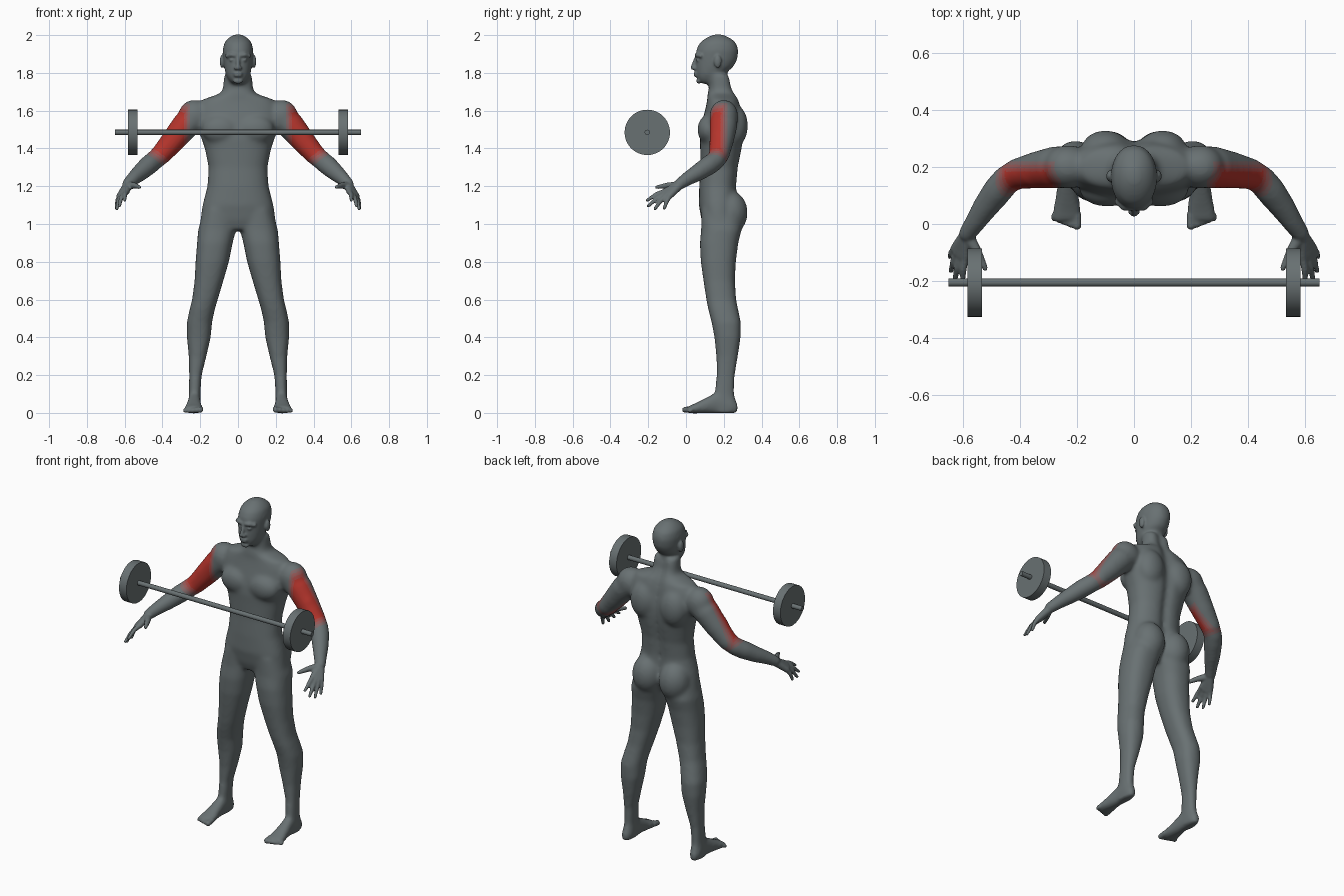
import bpy, bmesh, math
from mathutils import Matrix, Vector

cube = bpy.data.objects.get("Cube")
if cube:
    bpy.data.objects.remove(cube, do_unlink=True)


def make_material(name, colour):
    mat = bpy.data.materials.new(name)
    mat.use_nodes = True
    rgba = (*colour, 1.0)
    mat.diffuse_color = rgba
    mat.node_tree.nodes["Principled BSDF"].inputs["Base Color"].default_value = rgba
    return mat


# Grey skin, with graded steps towards the red muscle
GREY, RED = Vector((.14, .165, .17)), Vector((.46, .035, .025))
STEP_NAMES = ["grey", "faint red", "soft red", "strong red", "muscle red"]
LAST = len(STEP_NAMES) - 1
materials = [make_material(n, GREY.lerp(RED, i / LAST)) for i, n in enumerate(STEP_NAMES)]


def bridge(bm, rings):
    """Skin a list of point rings and close both ends."""
    loops = [[bm.verts.new(p) for p in ring] for ring in rings]
    n = len(loops[0])
    for low, high in zip(loops, loops[1:]):
        for i in range(n):
            j = (i + 1) % n
            bm.faces.new((low[i], low[j], high[j], high[i]))
    bm.faces.new(loops[0][::-1])
    bm.faces.new(loops[-1])


def loft(bm, rows, along="z", groove=0.0, sides=32, power=2.35):
    """Rows hold: position along the axis, x limits, limits of the other axis."""
    rings = []
    for pos, x0, x1, v0, v1 in rows:
        ring = []
        for i in range(sides):
            a = math.tau * i / sides
            c, s = math.cos(a), math.sin(a)
            x = (x0 + x1) / 2 + (x1 - x0) / 2 * math.copysign(abs(c) ** (2 / power), c)
            v = (v0 + v1) / 2 + (v1 - v0) / 2 * math.copysign(abs(s) ** (2 / power), s)
            if s > 0:
                v -= groove * math.exp(-(x / .03) ** 2)
            ring.append((x, v, pos) if along == "z" else (x, pos, v))
        rings.append(ring)
    bridge(bm, rings)


def blob(bm, centre, radii):
    matrix = Matrix.Translation(centre) @ Matrix.Diagonal((*radii, 1))
    bmesh.ops.create_uvsphere(bm, u_segments=24, v_segments=16, radius=1, matrix=matrix)


def tube(bm, points, sides=16):
    """Round limb through (x, y, z, radius) points with rounded ends."""
    centres = [Vector(p[:3]) for p in points]
    rings = []
    for i, p in enumerate(points):
        tangent = centres[min(i + 1, len(points) - 1)] - centres[max(i - 1, 0)]
        turn = tangent.to_track_quat("Z", "Y")
        angles = [math.tau * k / sides for k in range(sides)]
        rings.append([centres[i] + turn @ Vector((math.cos(a), math.sin(a), 0)) * p[3]
                      for a in angles])
    bridge(bm, rings)
    for end in (points[0], points[-1]):
        blob(bm, end[:3], [end[3]] * 3)


def mirror(bm):
    copy = bmesh.ops.duplicate(bm, geom=bm.verts[:] + bm.edges[:] + bm.faces[:])["geom"]
    bmesh.ops.scale(bm, vec=(-1, 1, 1), verts=[g for g in copy if isinstance(g, bmesh.types.BMVert)])
    bmesh.ops.reverse_faces(bm, faces=[g for g in copy if isinstance(g, bmesh.types.BMFace)])


def fuse(bm, name, voxel, rounds):
    """Merge overlapping solids into one smoothed skin."""
    mesh = bpy.data.meshes.new(name)
    bmesh.ops.recalc_face_normals(bm, faces=bm.faces[:])
    bm.to_mesh(mesh)
    bm.free()
    helper = bpy.data.objects.new(name, mesh)
    bpy.context.collection.objects.link(helper)
    remesh = helper.modifiers.new("merge", "REMESH")
    remesh.mode = "VOXEL"
    remesh.voxel_size = voxel
    smooth = helper.modifiers.new("soften", "SMOOTH")
    smooth.factor = .5
    smooth.iterations = rounds
    graph = bpy.context.evaluated_depsgraph_get()
    result = bpy.data.meshes.new_from_object(helper.evaluated_get(graph))
    bpy.data.objects.remove(helper, do_unlink=True)
    return result


# Large forms: one leg, foot and arm, then mirrored
bm = bmesh.new()
loft(bm, [(1.08, .02, .18, .08, .28), (.97, .01, .211, .08, .295), (.9, .028, .217, .073, .277),
          (.8, .048, .225, .078, .264), (.7, .077, .23, .092, .259), (.6, .107, .243, .107, .266),
          (.55, .122, .256, .117, .276), (.48, .137, .271, .135, .291), (.4, .144, .271, .15, .29),
          (.3, .167, .261, .16, .275), (.2, .192, .259, .161, .259), (.1, .199, .26, .15, .255),
          (.05, .198, .262, .14, .27), (0, .2, .262, .14, .27)])
loft(bm, [(.275, .215, .25, 0, .05), (.24, .198, .264, -.003, .08), (.16, .198, .264, -.003, .11),
          (.1, .193, .274, -.003, .078), (.04, .183, .287, -.003, .047), (.005, .185, .29, -.002, .033)],
     along="y")
tube(bm, [(.22, .2, 1.57, .075), (.28, .198, 1.52, .074), (.345, .188, 1.44, .065),
          (.41, .175, 1.365, .055), (.445, .155, 1.335, .052), (.475, .12, 1.31, .053),
          (.52, .06, 1.27, .046), (.56, 0, 1.235, .037), (.585, -.035, 1.21, .032)], sides=24)
blob(bm, (.232, .2, 1.57), (.085, .077, .088))    # shoulder cap
blob(bm, (.35, .175, 1.45), (.05, .05, .06))      # upper arm bulge
blob(bm, (.092, .12, 1.5), (.1, .06, .078))       # chest
blob(bm, (.1, .262, 1.52), (.085, .066, .11))     # shoulder blade
blob(bm, (.09, .235, 1.06), (.092, .092, .115))   # buttock
mirror(bm)

# Torso and neck
torso = [(1.79, .074, .12, .238), (1.72, .08, .122, .25), (1.695, .088, .115, .262),
         (1.68, .125, .113, .27), (1.66, .185, .113, .28), (1.62, .215, .105, .292),
         (1.55, .225, .088, .305), (1.5, .212, .078, .31), (1.45, .193, .073, .307),
         (1.4, .176, .075, .3), (1.3, .156, .077, .28), (1.2, .162, .07, .271),
         (1.1, .188, .068, .275), (1.02, .2, .082, .27), (.97, .12, .1, .25)]
loft(bm, [(z, -w, w, front, back) for z, w, front, back in torso], groove=.022)

# Head
head = [(1.742, .03, .078, .15), (1.76, .047, .06, .17), (1.79, .064, .053, .2),
        (1.83, .074, .05, .25), (1.87, .079, .05, .272), (1.92, .082, .052, .279),
        (1.96, .073, .072, .266), (1.985, .052, .105, .235), (2.004, .02, .145, .195)]
loft(bm, [(z, -w, w, front, back) for z, w, front, back in head], power=2.1)
core = fuse(bm, "core", .01, 14)

# Fine forms: fingers, thumb, toes, ear and face, then mirrored
bm = bmesh.new()
wrist = (.585, -.035, 1.205, .024)
fingers = [((.59, -.112, 1.172), (.6, -.205, 1.125)), ((.605, -.11, 1.16), (.628, -.2, 1.095)),
           ((.618, -.1, 1.153), (.641, -.165, 1.08)), ((.626, -.085, 1.15), (.645, -.115, 1.083))]
for knuckle, tip in fingers:
    middle = Vector(knuckle).lerp(Vector(tip), .5) + Vector((.003, 0, .008))
    tube(bm, [wrist, (*knuckle, .017)])
    tube(bm, [(*knuckle, .015), (*middle, .012), (*tip, .009)])
tube(bm, [(.58, -.045, 1.205, .022), (.547, -.1, 1.203, .016), (.521, -.155, 1.195, .01)])
for i in range(5):
    x, r = .2 + .02 * i, .016 - .0015 * i
    tube(bm, [(x, .03, r + .006, r), (x, -.005 + .006 * i, r, r)])
blob(bm, (.085, .168, 1.86), (.012, .02, .034))
tube(bm, [(.014, .056, 1.893, .011), (.035, .058, 1.896, .012), (.058, .078, 1.89, .011)])
blob(bm, (.032, .064, 1.868), (.015, .012, .008))
blob(bm, (.01, .045, 1.825), (.011, .014, .01))
mirror(bm)
tube(bm, [(0, .056, 1.885, .009), (0, .041, 1.845, .011), (0, .036, 1.828, .012)])
for z, width in ((1.798, .026), (1.785, .022)):
    blob(bm, (0, .054, z), (width, .013, .007))
blob(bm, (0, .068, 1.757), (.026, .014, .014))
bm.from_mesh(core)
bpy.data.meshes.remove(core)
skin = fuse(bm, "body", .006, 3)
skin.name = "body"
body = bpy.data.objects.new("body", skin)
bpy.context.collection.objects.link(body)
skin.shade_smooth()

# Red front of the upper arms, fading out at its borders
skin.materials.clear()
for mat in materials:
    skin.materials.append(mat)
top, elbow = Vector((.29, .2, 1.54)), Vector((.43, .17, 1.345))
axis = elbow - top
for face in skin.polygons:
    p = face.center.copy()
    p.x = abs(p.x)
    t = (p - top).dot(axis) / axis.length_squared
    strength = min((p.x - .25) / .04, (t + .4) / .3, (1.1 - t) / .25, (.225 - p.y) / .045)
    face.material_index = round(max(0, min(1, strength)) * LAST)


# Barbell
def rod(name, x, length, radius, sides):
    bpy.ops.mesh.primitive_cylinder_add(vertices=sides, radius=radius, depth=length,
                                        location=(x, -.205, 1.485), rotation=(0, math.pi / 2, 0))
    obj = bpy.context.object
    obj.name = name
    obj.data.materials.append(materials[0])
    bpy.ops.object.shade_smooth_by_angle()


rod("barbell_bar", 0, 1.3, .014, 20)
for side, sign in (("left", 1), ("right", -1)):
    rod("barbell_plate_" + side, sign * .558, .05, .12, 48)
